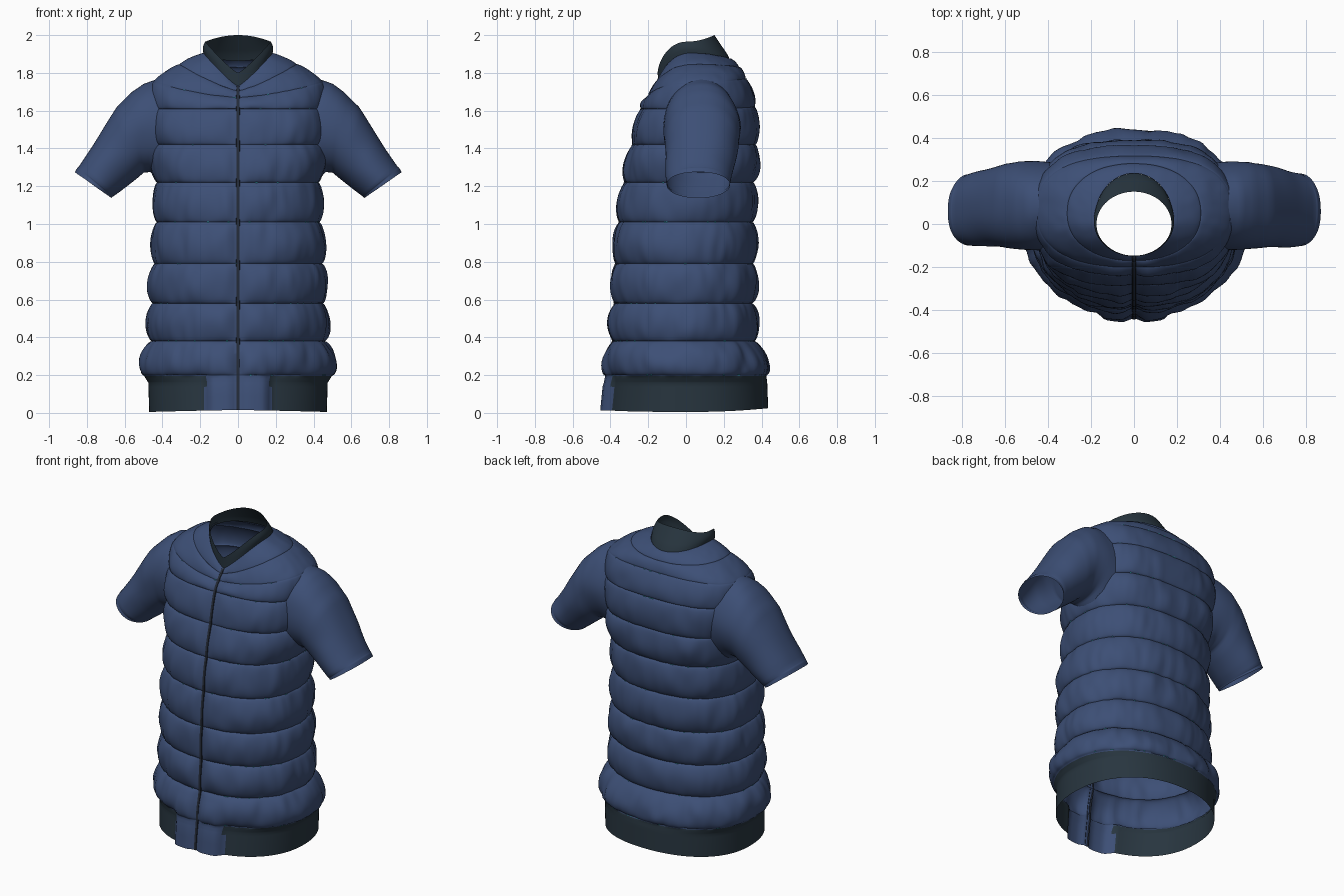
import bpy, math, random
from mathutils import Vector, noise

if "Cube" in bpy.data.objects:
    bpy.data.objects.remove(bpy.data.objects["Cube"])

random.seed(4)


def material(name, rgb):
    m = bpy.data.materials.new(name)
    m.diffuse_color = (*rgb, 1)
    m.use_nodes = True
    m.node_tree.nodes["Principled BSDF"].inputs["Base Color"].default_value = m.diffuse_color
    return m


NAVY = material("navy fabric", (0.046, 0.078, 0.18))
RIB = material("dark slate rib", (0.021, 0.036, 0.05))
ZIP = material("zip charcoal", (0.018, 0.024, 0.038))
TEAL = material("teal thread", (0.03, 0.42, 0.45))


def make(name, verts, faces, mats, rule=None):
    me = bpy.data.meshes.new(name)
    me.from_pydata([tuple(v) for v in verts], [], faces)
    for m in mats:
        me.materials.append(m)
    for p in me.polygons:
        p.use_smooth = True
        if rule:
            p.material_index = rule(p.center)
    me.set_sharp_from_angle(angle=math.radians(55))
    ob = bpy.data.objects.new(name, me)
    bpy.context.collection.objects.link(ob)
    return ob


def grid_faces(rows, n, closed=True):
    return [(r * n + c, r * n + (c + 1) % n, (r + 1) * n + (c + 1) % n, (r + 1) * n + c)
            for r in range(rows - 1) for c in range(n if closed else n - 1)]


def spow(a, p):
    return math.copysign(abs(a) ** p, a)


def ring_point(k, t):
    """Point on a ring with separate front, side and back depth and height."""
    f, b, w, yc, zf, zs, zb, n = k
    c, s = math.cos(t), math.sin(t)
    x = w * spow(c, 2 / n)
    y = yc + (b - yc if s > 0 else yc - f) * spow(s, 2 / n)
    a = abs(c)
    z = zf + (zs - zf) * a ** 1.2 if s < 0 else zb + (zs - zb) * a ** 2
    return Vector((x, y, z))


# front y, back y, half width, side y, z front, z side, z back, squareness, puff above
KEYS = [
    (-.415, .435, .470, .01, .015, .005, .025, 2.2, 0),
    (-.400, .430, .475, .01, .16, .16, .16, 2.2, 0),
    (-.400, .425, .500, .01, .20, .20, .20, 2.2, .040),
    (-.385, .360, .455, .00, .38, .38, .38, 2.2, .034),
    (-.375, .350, .448, .00, .58, .58, .58, 2.2, .034),
    (-.370, .350, .442, .00, .79, .79, .79, 2.2, .031),
    (-.350, .350, .428, .00, 1.01, 1.01, 1.01, 2.3, .028),
    (-.322, .355, .425, .02, 1.22, 1.22, 1.22, 2.4, .030),
    (-.280, .368, .440, .04, 1.42, 1.42, 1.42, 2.7, .026),
    (-.235, .360, .452, .06, 1.61, 1.61, 1.62, 2.7, .018),
    (-.200, .315, .450, .07, 1.67, 1.75, 1.77, 2.5, .012),
    (-.170, .280, .310, .05, 1.705, 1.845, 1.83, 2.2, .008),
    (-.147, .235, .182, .02, 1.73, 1.905, 1.875, 2.0, 0),
]


def body_point(i, f, t):
    a, b = KEYS[i], KEYS[min(i + 1, len(KEYS) - 1)]
    k = [p + (q - p) * f for p, q in zip(a[:8], b[:8])]
    p = ring_point(k, t)
    out = Vector((p.x / k[2] ** 2, (p.y - k[3]) / .13, 0)).normalized()
    if i >= 10:
        out = (out * .5 + Vector((0, 0, 1))).normalized()
    swell = abs(math.sin(math.pi * f)) ** .6
    amp = a[8]
    front = p.y < 0
    if front:
        amp *= 1 - .8 * math.exp(-(p.x / .03) ** 2)
    crease = noise.noise(Vector((p.x * 9, p.y * 9, p.z * 4)))
    fine = noise.noise(Vector((p.x * 22, p.y * 22, p.z * 7 + 5)))
    if amp:
        p += out * (swell * (amp + amp * .45 * crease) + amp * .2 * fine)
    # raised front placket below the last puff
    if front and i < 3 and abs(p.x) < .18:
        h = max(0, min(1, (.34 - p.z) / .2))
        p.y -= .042 * h * min(1, (.18 - abs(p.x)) / .04) * (1 - .5 * math.exp(-(p.x / .03) ** 2))
    return p


# quilted body with rib hem
N = 160
verts, rows, zip_pts = [], 0, []
samples = []
for i in range(len(KEYS) - 1):
    K = 4 if i < 2 else 14
    samples += [(i, (1 - math.cos(math.pi * j / K)) / 2) for j in range(K)]
samples.append((len(KEYS) - 1, 0))
for i, f in samples:
    verts += [body_point(i, f, -math.pi / 2 + 2 * math.pi * c / N) for c in range(N)]
faces = []
for q in grid_faces(len(samples), N):
    c = sum((verts[v] for v in q), Vector()) / 4
    hole = ((c.y - .08) / .16) ** 2 + ((c.z - 1.50) / .215) ** 2 < 1 and abs(c.x) > .36
    if not hole:
        faces.append(q)


def hem_rule(c):
    return 1 if c.z < .197 and not (c.y < 0 and abs(c.x) < .172) else 0


make("quilted_body", verts, faces, [NAVY, RIB], hem_rule)

# front zip following the centre line
zv = []
for i, f in samples:
    p = body_point(i, f, -math.pi / 2)
    zv += [p + Vector((-.012, .004, 0)), p + Vector((-.007, -.007, 0)),
           p + Vector((.007, -.007, 0)), p + Vector((.012, .004, 0))]
make("front_zip", zv, grid_faces(len(samples), 4, False), [ZIP])

# stand collar with a V opening
base = KEYS[-1][:8]
top = (-.150, .150, .174, .0, 1.80, 1.965, 2.0, 2.0)
cv, R, M = [], 7, 72
for r in range(R):
    f = r / (R - 1)
    k = [p + (q - p) * f for p, q in zip(base, top)]
    k[2] += .008 * math.sin(math.pi * f)
    if r == 0:
        k[4:7] = [z - .012 for z in k[4:7]]
    cv += [ring_point(k, -math.pi / 2 + 2 * math.pi * c / M) for c in range(M)]
make("collar", cv, grid_faces(R, M), [RIB])

# short sleeves: upper edge x z, lower edge x z, centre y, half depth
SLEEVE = [
    (.435, 1.765, .43, 1.24, .080, .200),
    (.500, 1.742, .465, 1.275, .083, .205),
    (.560, 1.700, .500, 1.272, .085, .203),
    (.640, 1.620, .540, 1.238, .083, .198),
    (.705, 1.520, .585, 1.203, .078, .186),
    (.780, 1.400, .625, 1.172, .072, .176),
    (.845, 1.303, .660, 1.147, .066, .168),
    (.852, 1.298, .664, 1.144, .066, .164),
    (.865, 1.275, .670, 1.138, .065, .166),
]


def sleeve(name, side):
    sv, n, steps = [], 64, 4
    total = (len(SLEEVE) - 1) * steps
    for r in range(total + 1):
        i, f = min(r // steps, len(SLEEVE) - 2), 0
        f = r / steps - i
        k = [a + (b - a) * f for a, b in zip(SLEEVE[i], SLEEVE[i + 1])]
        for c in range(n):
            t = 2 * math.pi * c / n
            u, s = (1 + math.cos(t)) / 2, math.sin(t)
            x = k[2] + (k[0] - k[2]) * u
            z = k[3] + (k[1] - k[3]) * u
            x -= .10 * s * s * max(0, 1 - r / (steps * 1.5))
            y = k[4] + k[5] * spow(s, .9)
            w = .008 * noise.noise(Vector((x * 6, y * 6, z * 6 + side)))
            sv.append(Vector((side * (x + w * .5), y + w * s, z)))
    make(name, sv, grid_faces(total + 1, n), [NAVY])


sleeve("sleeve_right", 1)
sleeve("sleeve_left", -1)

# short thread dashes along the quilting seams
tv, tf = [], []
for i in range(2, 11):
    for _ in range(16):
        t = random.uniform(0, 2 * math.pi)
        if i > 7 and abs(math.cos(t)) > .8:
            continue
        a, b = body_point(i, 0, t), body_point(i, 0, t + .022)
        o = Vector((a.x, a.y, 0)).normalized() * .005
        up = Vector((0, 0, .002))
        s = len(tv)
        tv += [a + o - up, b + o - up, b + o + up, a + o + up]
        tf.append((s, s + 1, s + 2, s + 3))
make("seam_stitches", tv, tf, [TEAL])
